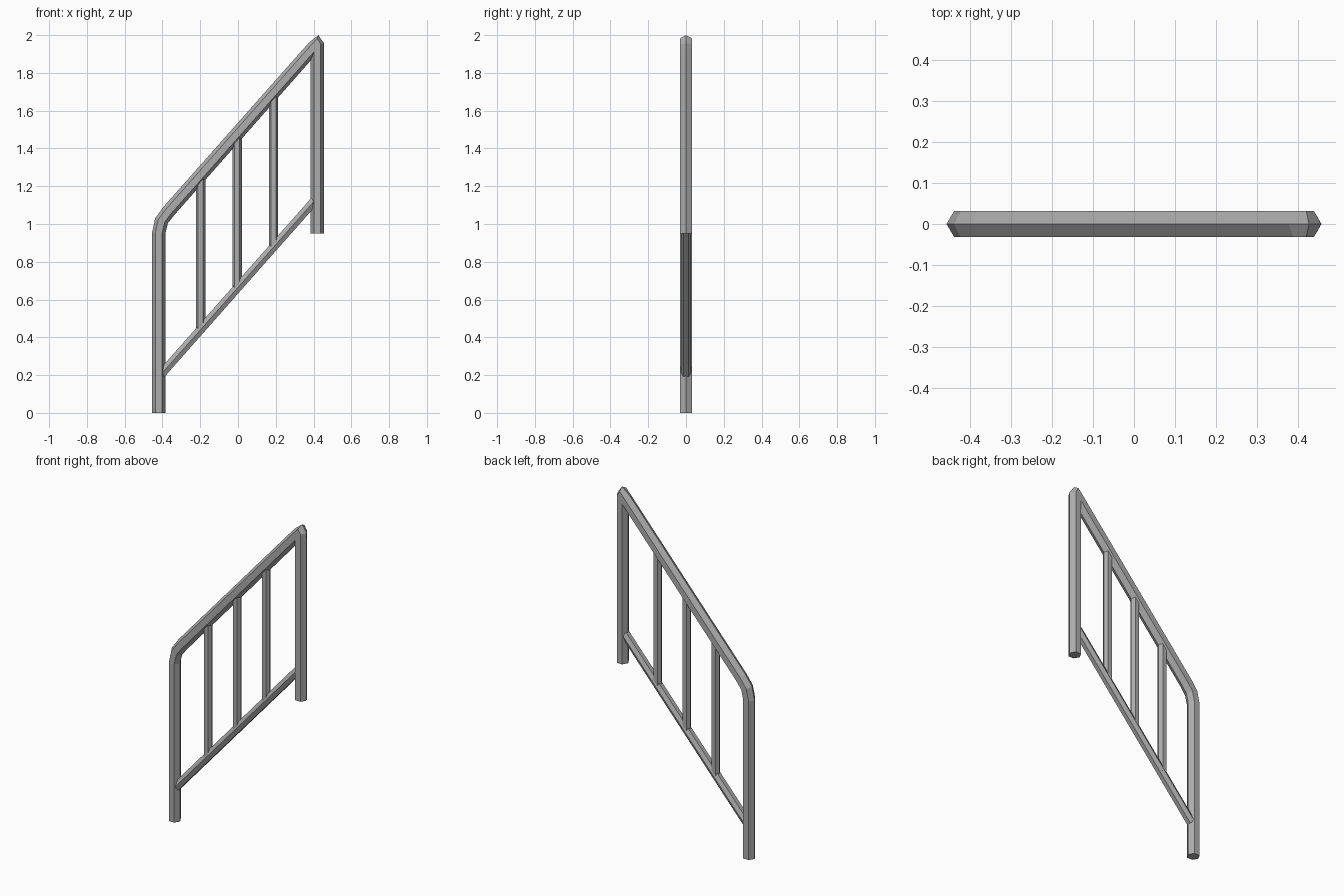
import bpy, bmesh
from math import sin, cos, radians
from mathutils import Vector

cube = bpy.data.objects.get("Cube")
if cube:
    bpy.data.objects.remove(cube)

steel = bpy.data.materials.new("grey_steel")
steel.use_nodes = True
steel.diffuse_color = (0.42, 0.42, 0.42, 1)
steel.node_tree.nodes["Principled BSDF"].inputs["Base Color"].default_value = (0.42, 0.42, 0.42, 1)


def hex_tube(name, stations, radius, turn=0):
    """Sweep a six-sided tube along (x, z, outward angle) stations."""
    bm = bmesh.new()
    rings = []
    for x, z, angle in stations:
        out = Vector((cos(radians(angle)), 0, sin(radians(angle))))
        ring = []
        for i in range(6):
            a = radians(60 * i + turn)
            offset = out * cos(a) + Vector((0, 1, 0)) * sin(a)
            ring.append(bm.verts.new(Vector((x, 0, z)) + offset * radius))
        rings.append(ring)
    for a, b in zip(rings, rings[1:]):
        for i in range(6):
            j = (i + 1) % 6
            bm.faces.new((a[i], a[j], b[j], b[i]))
    bm.faces.new(rings[0])
    bm.faces.new(rings[-1])
    bmesh.ops.recalc_face_normals(bm, faces=bm.faces)
    mesh = bpy.data.meshes.new(name)
    bm.to_mesh(mesh)
    bm.free()
    mesh.materials.append(steel)
    obj = bpy.data.objects.new(name, mesh)
    bpy.context.collection.objects.link(obj)
    return obj


SLOPE = 1.131
NORMAL = 138.5


def top_z(x):
    return 1.483 + SLOPE * x


def low_z(x):
    return 0.665 + SLOPE * x


# Posts and handrail in one bent tube
hex_tube("handrail_frame", [
    (-0.42, 0, 180), (-0.42, 0.95, 180), (-0.405, 1.017, 159),
    (-0.367, top_z(-0.367), NORMAL), (0.397, top_z(0.397), 125),
    (0.413, 1.966, 70), (0.42, 1.95, 10), (0.42, 1.90, 0), (0.42, 0.95, 0),
], 0.036)

# Sloping lower rail
hex_tube("lower_rail", [(x, low_z(x), NORMAL) for x in (-0.405, 0.405)], 0.026, 30)

# Upright balusters between the rails
for i, x in enumerate((-0.198, -0.005, 0.188)):
    hex_tube(f"baluster_{i + 1}", [(x, low_z(x), 180), (x, top_z(x), 180)], 0.025)
